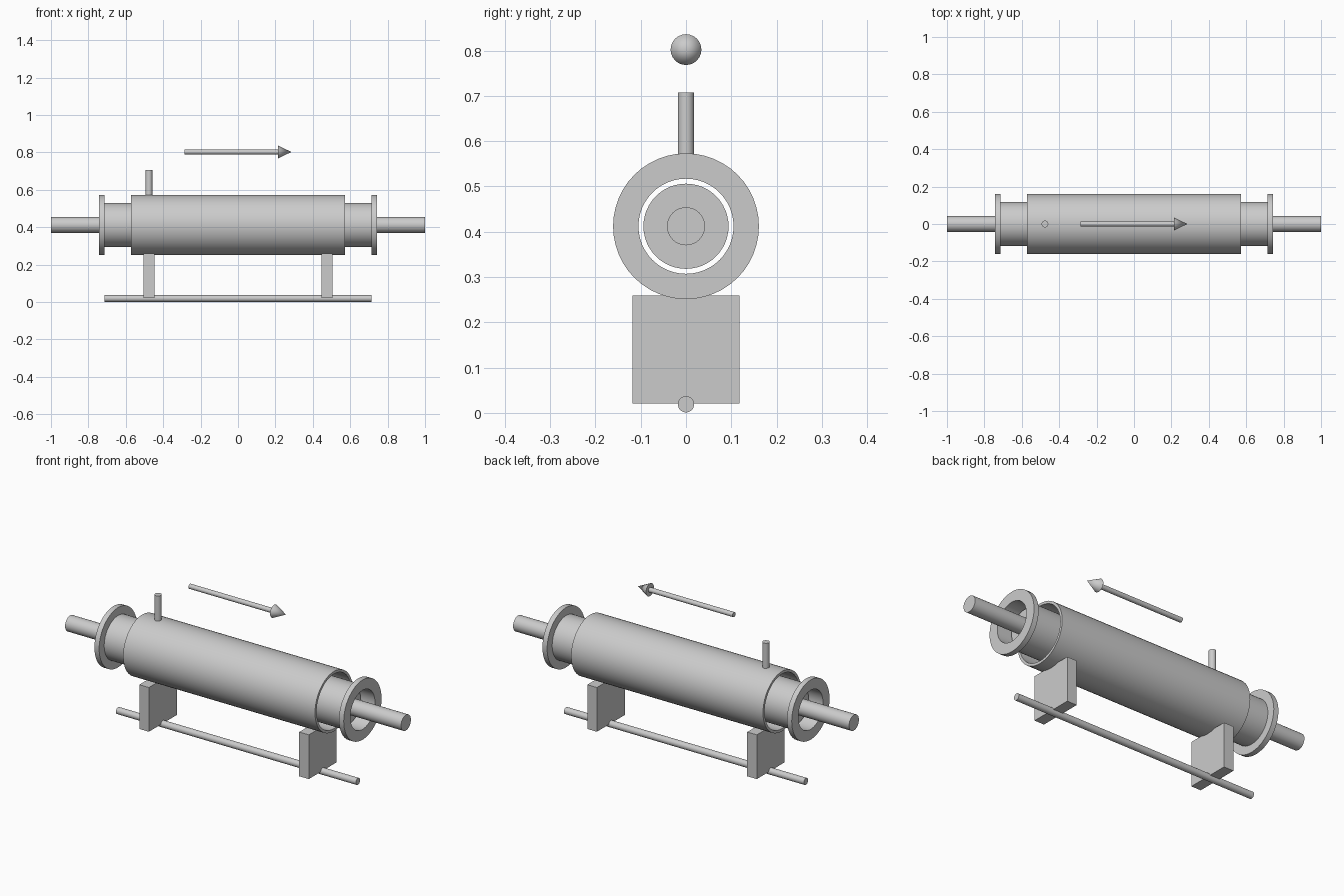
import bpy, math
from mathutils import Matrix

if "Cube" in bpy.data.objects:
    bpy.data.objects.remove(bpy.data.objects["Cube"])

AXIS_Z = 0.412


def lathe(name, profile, z, sides=48, closed=True, vertical_at=None):
    """Revolve (position, radius) points about the x axis (or a vertical axis)."""
    verts, faces, n = [], [], len(profile)
    for i in range(sides):
        a = 2 * math.pi * i / sides
        for p, r in profile:
            if vertical_at is None:
                verts.append((p, r * math.cos(a), z + r * math.sin(a)))
            else:
                verts.append((vertical_at + r * math.sin(a), r * math.cos(a), p))
    for i in range(sides):
        j = (i + 1) % sides
        for k in range(n if closed else n - 1):
            m = (k + 1) % n
            faces.append((i * n + k, j * n + k, j * n + m, i * n + m))
    if not closed:
        faces.append([i * n for i in range(sides)])
        faces.append([i * n + n - 1 for i in range(sides)])
    mesh = bpy.data.meshes.new(name)
    mesh.from_pydata(verts, [], faces)
    obj = bpy.data.objects.new(name, mesh)
    bpy.context.collection.objects.link(obj)
    bpy.context.view_layer.objects.active = obj
    obj.select_set(True)
    bpy.ops.object.mode_set(mode='EDIT')
    bpy.ops.mesh.select_all(action='SELECT')
    bpy.ops.mesh.normals_make_consistent(inside=False)
    bpy.ops.object.mode_set(mode='OBJECT')
    bpy.ops.object.shade_smooth_by_angle(angle=math.radians(35))
    obj.select_set(False)
    return obj


def tube(name, x0, x1, outer, inner):
    return lathe(name, [(x0, inner), (x0, outer), (x1, outer), (x1, inner)], AXIS_Z)


def rod(name, x0, x1, r, z, sides=24):
    return lathe(name, [(x0, r), (x1, r)], z, sides, closed=False)


# Concentric body: outer jacket, vessel tube, inner core and through shaft
tube("outer_jacket", -0.571, 0.571, 0.161, 0.147)
tube("vessel_tube", -0.72, 0.72, 0.118, 0.105)
rod("inner_core", -0.665, 0.665, 0.094, AXIS_Z, 48)
rod("through_shaft", -1.0, 1.0, 0.042, AXIS_Z, 32)

for side, s in (("left", -1), ("right", 1)):
    # End flange
    tube(side + "_flange", *sorted((s * 0.714, s * 0.742)), 0.161, 0.105)
    # Support block under the jacket
    bpy.ops.mesh.primitive_cube_add(size=1, location=(s * 0.476, 0, 0.14))
    block = bpy.context.object
    block.name = side + "_support"
    block.data.transform(Matrix.Diagonal((0.057, 0.237, 0.238, 1)))
    block.select_set(False)

# Base rail
rod("base_rail", -0.714, 0.714, 0.018, 0.019)

# Filling port on top
lathe("top_port", [(0.565, 0.018), (0.707, 0.018)], 0, 24, False, vertical_at=-0.476)

# Direction arrow floating above
rod("arrow_shaft", -0.286, 0.216, 0.013, 0.802, 16)
bpy.ops.mesh.primitive_cone_add(vertices=24, radius1=0.034, radius2=0, depth=0.071,
                                location=(0.25, 0, 0.802), rotation=(0, math.pi / 2, 0))
bpy.context.object.name = "arrow_head"
bpy.ops.object.shade_smooth_by_angle(angle=math.radians(35))
